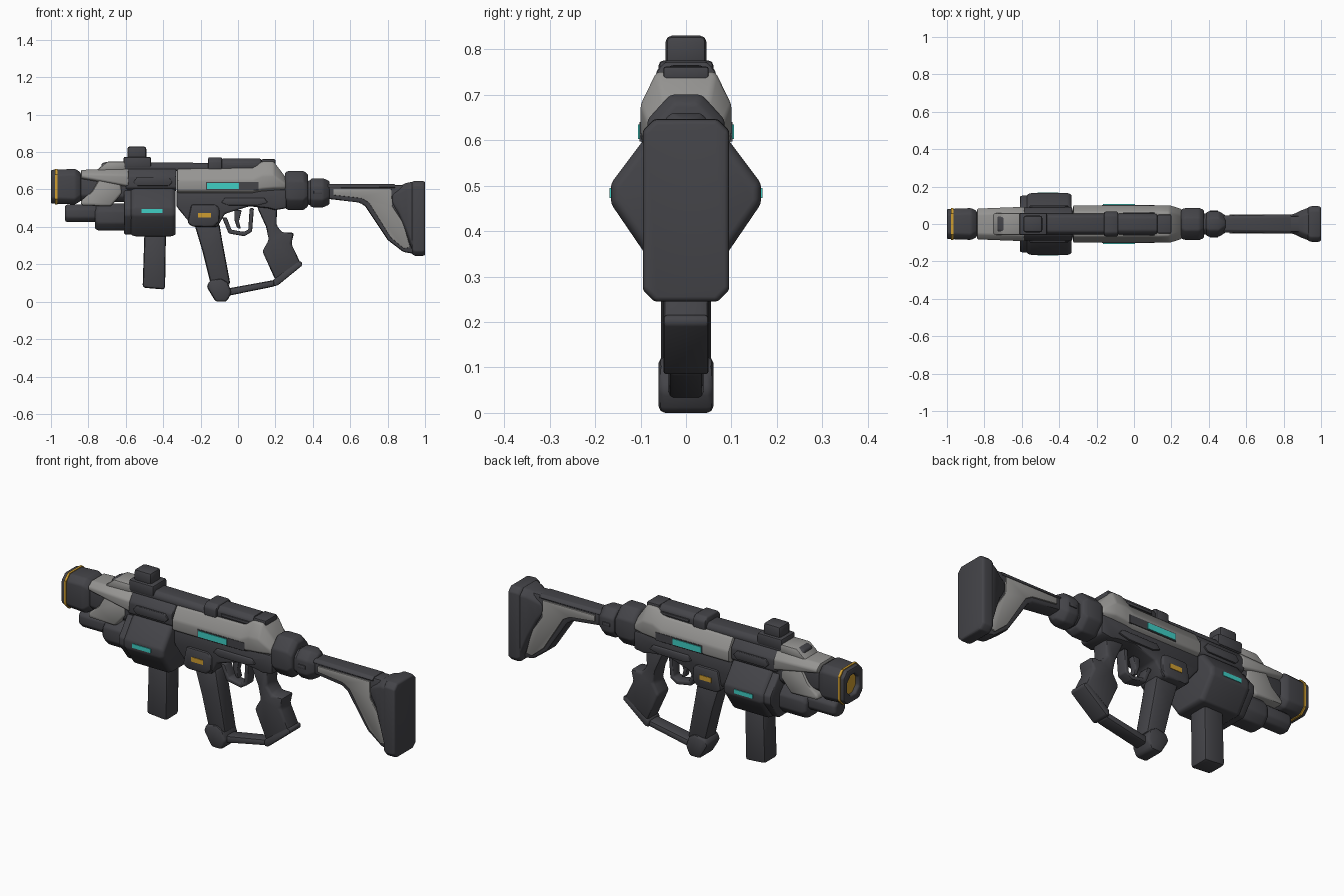
import bpy, bmesh, math

def mat(name, r, g, b):
    m = bpy.data.materials.new(name)
    m.diffuse_color = (r, g, b, 1)
    return m

DARK = mat("charcoal", 0.058, 0.058, 0.066)
GREY = mat("light_grey", 0.30, 0.295, 0.285)
TEAL = mat("teal", 0.05, 0.62, 0.56)
ORANGE = mat("orange", 0.62, 0.34, 0.03)

def finish(name, bm, m, bevel):
    bmesh.ops.recalc_face_normals(bm, faces=bm.faces)
    me = bpy.data.meshes.new(name)
    bm.to_mesh(me)
    bm.free()
    ob = bpy.data.objects.new(name, me)
    bpy.context.collection.objects.link(ob)
    me.materials.append(m)
    bpy.ops.object.select_all(action='DESELECT')
    ob.select_set(True)
    bpy.context.view_layer.objects.active = ob
    if bevel:
        mod = ob.modifiers.new("bevel", 'BEVEL')
        mod.width, mod.segments = bevel, 2
        mod.limit_method, mod.angle_limit = 'ANGLE', math.radians(25)
        bpy.ops.object.modifier_apply(modifier="bevel")
    bpy.ops.object.shade_smooth_by_angle(angle=math.radians(40))
    return ob

def bridge(bm, rings):
    n = len(rings[0])
    for a, b in zip(rings, rings[1:]):
        for i in range(n):
            bm.faces.new((a[i], a[(i + 1) % n], b[(i + 1) % n], b[i]))
    bm.faces.new(rings[0])
    bm.faces.new(rings[-1])

def prof(name, pts, hw, m=DARK, bevel=0.012, y=0.0):
    """Side outline (x, z) extruded across y by +-hw."""
    bm = bmesh.new()
    bridge(bm, [[bm.verts.new((x, y + s * hw, z)) for x, z in pts] for s in (-1, 1)])
    return finish(name, bm, m, bevel)

def box(name, x0, x1, z0, z1, hw, m=DARK, bevel=0.01, y=0.0):
    return prof(name, [(x0, z0), (x1, z0), (x1, z1), (x0, z1)], hw, m, bevel, y)

def loft(name, stations, cy, top, bot, m=DARK, bevel=0.008):
    """Chamfered sections (x, half width, z0, z1) joined along x."""
    bm = bmesh.new()
    rings = []
    for x, w, z0, z1 in stations:
        c, t, b = min(cy, w * .8), min(top, (z1 - z0) * .45), min(bot, (z1 - z0) * .45)
        half = [(w - c, z0), (w, z0 + b), (w, z1 - t), (w - c, z1)]
        sec = half + [(-yy, z) for yy, z in reversed(half)]
        rings.append([bm.verts.new((x, yy, z)) for yy, z in sec])
    bridge(bm, rings)
    return finish(name, bm, m, bevel)

def both(name, pts, y, t, m, bevel=0.0):
    """Thin plate on the left and right sides."""
    for s, tag in ((-1, "left"), (1, "right")):
        prof(f"{name}_{tag}", pts, t / 2, m, bevel, s * y)

def rect(x0, x1, z0, z1):
    return [(x0, z0), (x1, z0), (x1, z1), (x0, z1)]

# Muzzle with bore and bright ring
loft("muzzle", [(-0.84, .07, .54, .69), (-0.87, .085, .52, .71), (-1, .08, .525, .705),
                (-1, .05, .56, .67), (-0.93, .045, .565, .665)], .03, .03, .03)
loft("muzzle_ring", [(-0.978, .085, .52, .71), (-0.966, .085, .52, .71)], .03, .03, .03, ORANGE, 0)

# Barrel shroud
loft("barrel_core", [(-0.87, .06, .54, .68), (-0.55, .075, .53, .70)], .03, .03, .03)
loft("shroud_top", [(-0.84, .082, .655, .705), (-0.585, .092, .61, .71)], .03, .035, .01, GREY)
prof("shroud_ridge", [(-0.76, .70), (-0.70, .75), (-0.60, .75), (-0.60, .70)], .06, GREY)
prof("shroud_cheek", [(-0.84, .515), (-0.84, .54), (-0.78, .59), (-0.74, .66), (-0.63, .66),
                      (-0.62, .58), (-0.68, .51)], .08, GREY)
loft("handguard", [(-0.60, .088, .59, .71), (-0.33, .09, .59, .71)], .03, .04, .02)
both("handguard_panel", [(-0.56, .64), (-0.54, .665), (-0.37, .665), (-0.35, .64), (-0.37, .62), (-0.54, .62)],
     .092, .012, DARK, .003)

# Under-barrel launcher and drum
loft("launcher_tip", [(-0.925, .04, .43, .515), (-0.91, .05, .425, .52), (-0.75, .05, .425, .52)], .025, .025, .025)
loft("launcher_sleeve", [(-0.765, .065, .39, .51), (-0.745, .075, .38, .525), (-0.60, .075, .38, .525)], .035, .04, .04)
loft("drum_collar", [(-0.61, .15, .36, .595), (-0.55, .155, .36, .595)], .075, .095, .10)
loft("drum", [(-0.575, .155, .36, .595), (-0.555, .165, .35, .605), (-0.35, .165, .35, .605),
              (-0.333, .155, .36, .595)], .075, .10, .11)
both("drum_light", rect(-0.515, -0.405, .473, .495), .164, .009, TEAL)
prof("magazine", [(-0.50, .38), (-0.385, .38), (-0.39, .065), (-0.51, .075)], .055, DARK, .015)

# Upper receiver
loft("receiver", [(-0.325, .10, .575, .71), (0.08, .10, .575, .715), (0.13, .10, .585, .75),
                  (0.19, .10, .59, .75), (0.255, .08, .59, .665)], .035, .075, .02, GREY)
both("receiver_slot", rect(-0.17, 0.11, .597, .64), .0985, .008, DARK)
both("receiver_light", rect(-0.165, 0.005, .602, .634), .102, .008, TEAL)

# Top rail, sights
loft("front_rail", [(-0.73, .045, .70, .74), (-0.70, .055, .70, .748), (-0.15, .055, .70, .742)], .015, .02, .0)
box("sight_base", -0.612, -0.465, .715, .775, .06)
box("front_sight", -0.592, -0.49, .76, .83, .045, bevel=.014)
loft("rail_clamp", [(-0.16, .066, .695, .772), (-0.085, .066, .695, .772)], .02, .02, .01)
loft("rear_rail", [(-0.09, .055, .70, .765), (0.125, .055, .70, .765)], .02, .02, .01)
box("rail_end", 0.125, 0.20, .73, .762, .05, bevel=.006)
both("rail_notch", rect(-0.06, 0.11, .722, .737), .058, .008, DARK, .002)

# Lower receiver
prof("lower_receiver", [(-0.33, .60), (0.26, .60), (0.26, .50), (0.20, .49), (0.16, .50), (0.06, .51), (-0.07, .47),
                        (-0.11, .40), (-0.24, .40), (-0.33, .51)], .078)
prof("trigger_housing", [(-0.27, .42), (-0.25, .52), (-0.12, .52), (-0.10, .50), (-0.10, .43), (-0.13, .40),
                         (-0.24, .40)], .09)
both("housing_mark", rect(-0.215, -0.145, .45, .475), .089, .008, ORANGE)
both("lower_trim", [(-0.09, .53), (-0.07, .555), (0.14, .555), (0.16, .53), (0.10, .515), (-0.05, .515)],
     .08, .014, DARK, .004)

# Foregrip, foot and connecting bar
prof("foregrip", [(-0.235, .42), (-0.10, .42), (-0.085, .33), (-0.04, .09), (-0.14, .07), (-0.19, .27)], .05, DARK, .016)
prof("grip_foot", [(-0.168, .08), (-0.12, .0), (-0.06, .0), (-0.035, .05), (-0.055, .105), (-0.09, .125),
                   (-0.15, .115)], .06, DARK, .014)
prof("lower_bar", [(-0.06, .03), (0.20, .083), (0.205, .118), (-0.06, .07)], .038)
prof("grip_cap", [(0.19, .085), (0.21, .085), (0.345, .195), (0.34, .215), (0.31, .215), (0.19, .12)], .05, DARK, .008)

# Rear grip
prof("rear_grip", [(0.10, .51), (0.21, .51), (0.205, .41), (0.235, .37), (0.30, .37), (0.285, .31),
                   (0.335, .205), (0.20, .115), (0.13, .27), (0.165, .33), (0.15, .40)], .05, DARK, .014)

# Trigger guard and trigger
guard = [(-0.085, .45), (-0.05, .365), (0.035, .35), (0.075, .375), (0.085, .50)]
inner = [(0.062, .50), (0.055, .385), (0.03, .373), (-0.035, .385), (-0.06, .45)]
prof("trigger_guard", guard + inner, .03, DARK, .006)
prof("trigger", [(-0.02, .49), (0.02, .49), (0.005, .43), (0.015, .39), (-0.005, .395), (-0.02, .44)], .018, DARK, .005)

# Rear couplings
loft("rear_collar", [(0.25, .075, .50, .69), (0.27, .085, .49, .70), (0.35, .085, .49, .70),
                     (0.375, .075, .51, .68)], .05, .055, .055)
loft("rear_neck", [(0.36, .055, .52, .645), (0.41, .06, .515, .65)], .03, .03, .03)
loft("stock_hinge", [(0.385, .06, .51, .655), (0.40, .068, .505, .66), (0.455, .068, .505, .66),
                     (0.49, .045, .52, .645)], .035, .04, .04)
both("hinge_slot", rect(0.405, 0.45, .575, .595), .068, .009, DARK, .003)

# Stock
prof("stock_frame", [(0.48, .625), (0.88, .625), (0.95, .63), (0.95, .255), (0.885, .265), (0.80, .33),
                     (0.68, .51), (0.65, .53), (0.48, .55)], .044)
both("stock_inlay", [(0.51, .603), (0.82, .603), (0.825, .51), (0.885, .42), (0.92, .29), (0.885, .285),
                     (0.815, .345), (0.70, .53), (0.66, .553), (0.51, .57)], .046, .012, GREY, .003)
loft("stock_tube", [(0.48, .046, .603, .63), (0.84, .052, .603, .628)], .015, .012, .008)
loft("butt_neck", [(0.825, .046, .50, .60), (0.86, .056, .45, .615), (0.90, .075, .36, .635),
                   (0.94, .09, .255, .643)], .03, .03, .03)
loft("butt_pad", [(0.93, .088, .255, .64), (0.945, .095, .245, .647), (0.99, .095, .245, .645),
                  (1.0, .09, .25, .64)], .025, .025, .025)
